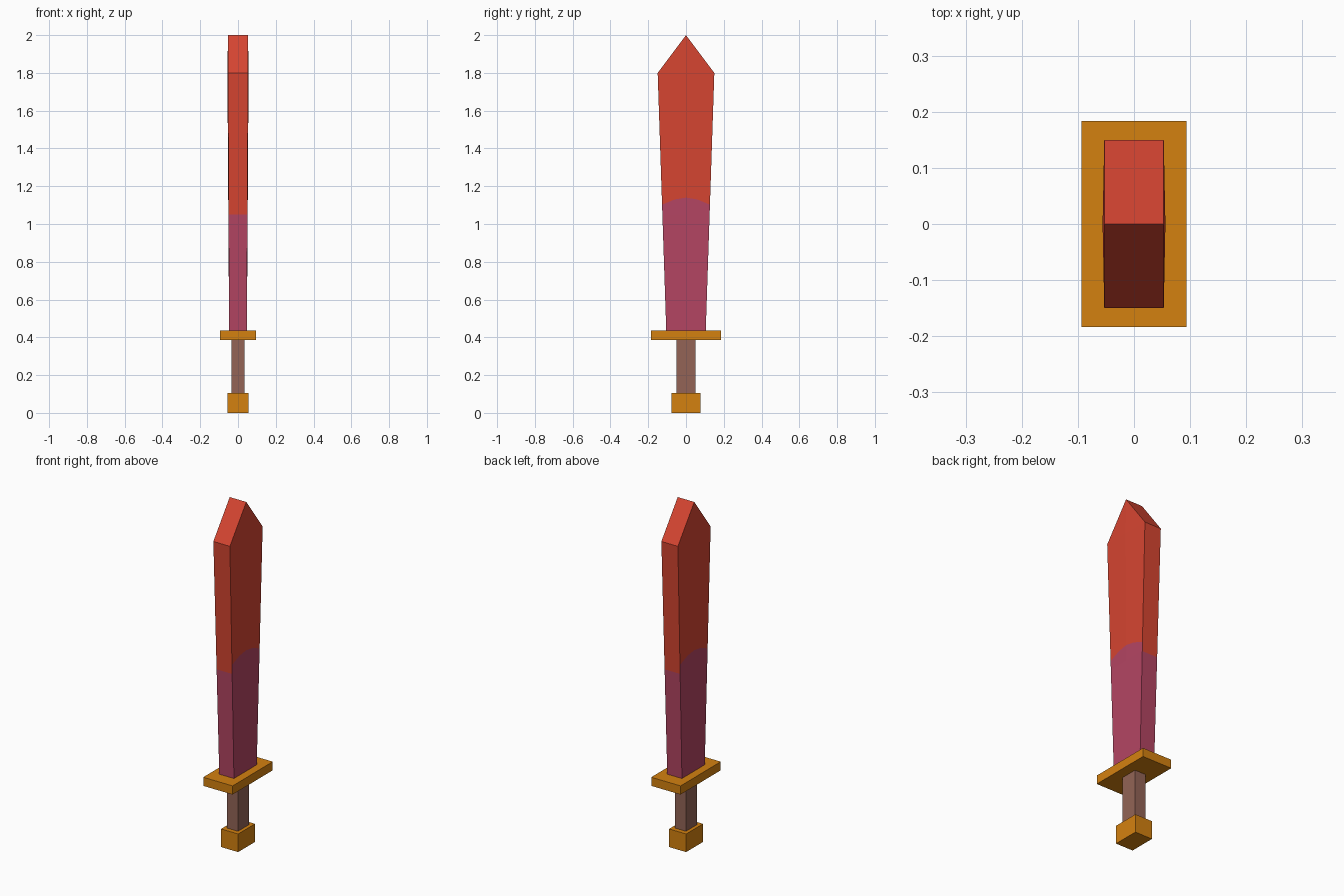
import bpy, bmesh
from mathutils import Vector

if "Cube" in bpy.data.objects:
    bpy.data.objects.remove(bpy.data.objects["Cube"])


def material(name, rgb):
    lin = [(c / 255 / 12.92 if c < 11 else ((c / 255 + 0.055) / 1.055) ** 2.4) for c in rgb]
    m = bpy.data.materials.new(name)
    m.diffuse_color = (*lin, 1)
    m.use_nodes = True
    m.node_tree.nodes["Principled BSDF"].inputs["Base Color"].default_value = m.diffuse_color
    return m


RED = material("blade red", (214, 69, 49))
PLUM = material("blade plum", (180, 69, 99))
GOLD = material("fitting gold", (212, 129, 16))
BROWN = material("grip brown", (147, 100, 86))


def finish(name, bm, mats):
    bmesh.ops.recalc_face_normals(bm, faces=bm.faces)
    me = bpy.data.meshes.new(name)
    bm.to_mesh(me)
    bm.free()
    for m in mats:
        me.materials.append(m)
    ob = bpy.data.objects.new(name, me)
    bpy.context.collection.objects.link(ob)


def box(name, hx, hy, z0, z1, mat):
    bm = bmesh.new()
    bmesh.ops.create_cube(bm, size=1)
    for v in bm.verts:
        v.co = (v.co.x * 2 * hx, v.co.y * 2 * hy, z0 + (v.co.z + 0.5) * (z1 - z0))
    finish(name, bm, [mat])


# Hilt
box("pommel", 0.055, 0.077, 0.0, 0.105, GOLD)
box("grip", 0.035, 0.05, 0.1, 0.39, BROWN)
box("guard", 0.094, 0.184, 0.385, 0.435, GOLD)

# Blade: two six-sided rings (faint ridge on each broad side) and a chisel tip
bm = bmesh.new()


def ring(hx, hy, ridge, z):
    pts = [(hx, -hy), (ridge, 0), (hx, hy), (-hx, hy), (-ridge, 0), (-hx, -hy)]
    return [bm.verts.new((x, y, z)) for x, y in pts]


base = ring(0.047, 0.104, 0.047, 0.42)
top = ring(0.053, 0.15, 0.056, 1.8)
tip_r, tip_l = bm.verts.new((0.053, 0, 2)), bm.verts.new((-0.053, 0, 2))
bm.faces.new(base[::-1])
for i in range(6):
    j = (i + 1) % 6
    bm.faces.new((base[i], base[j], top[j], top[i]))
for a, b, c in ((0, 1, tip_r), (1, 2, tip_r), (3, 4, tip_l), (4, 5, tip_l)):
    bm.faces.new((top[a], top[b], c))
bm.faces.new((top[2], top[3], tip_l, tip_r))
bm.faces.new((top[5], top[0], tip_r, tip_l))


def cut(co, no):
    bmesh.ops.bisect_plane(bm, geom=bm.verts[:] + bm.edges[:] + bm.faces[:],
                           plane_co=co, plane_no=no)


# Colour border: arched on the broad sides, straight and lower on the edges
LINES = ((1.14, 0.167), (1.155, 0.417))
EDGE_Z = 1.05
for z, slope in LINES:
    for s in (-1, 1):
        cut((0, 0, z), Vector((0, s * slope, 1)).normalized())
cut((0, 0, EDGE_Z), (0, 0, 1))
bm.normal_update()
for f in bm.faces:
    c = f.calc_center_median()
    border = EDGE_Z if abs(f.normal.y) > 0.7 else min(z - s * abs(c.y) for z, s in LINES)
    f.material_index = 1 if c.z < border else 0
finish("blade", bm, [RED, PLUM])
